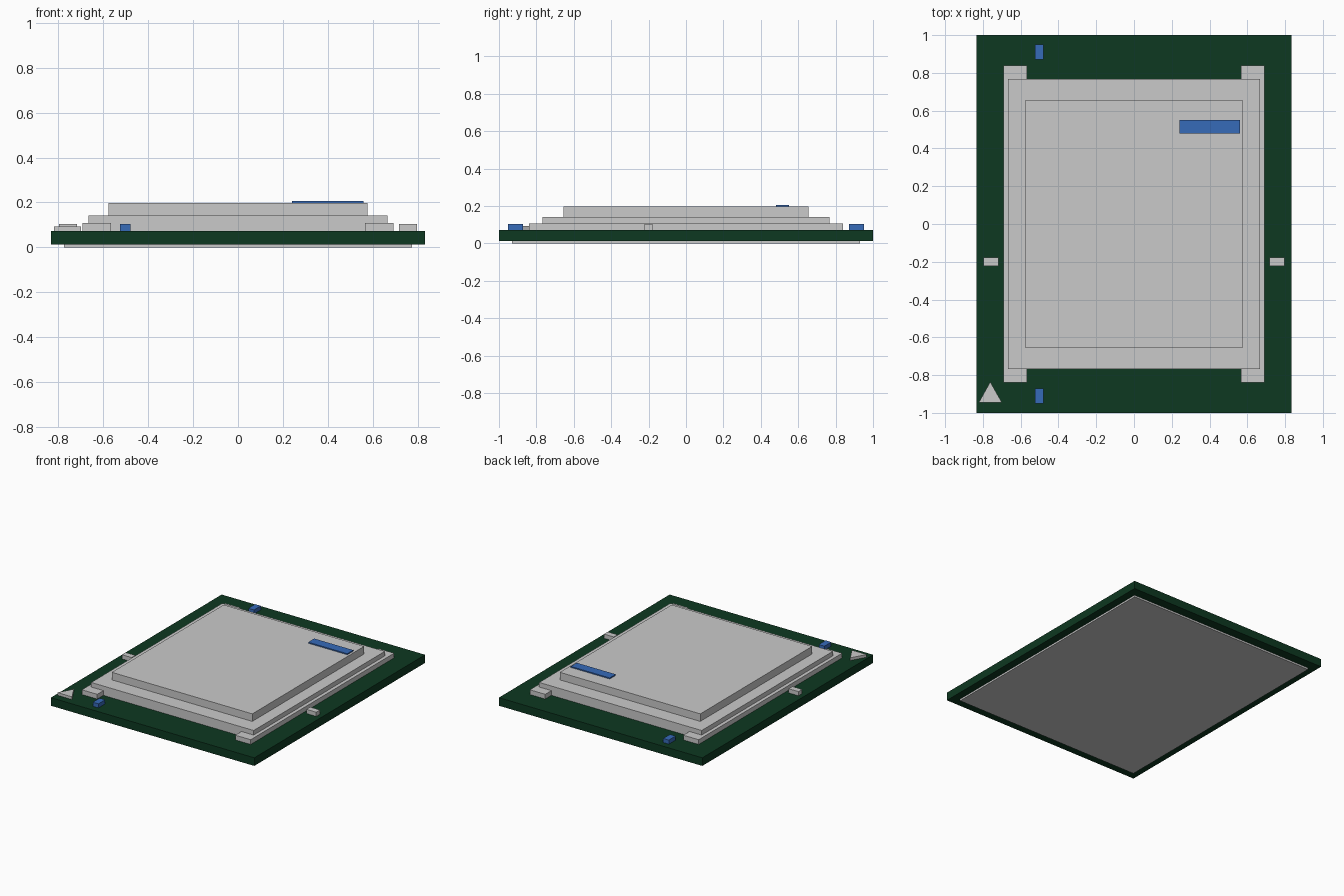
import bpy
import bmesh

cube = bpy.data.objects.get("Cube")
if cube:
    bpy.data.objects.remove(cube, do_unlink=True)


def material(name, rgb):
    mat = bpy.data.materials.new(name)
    mat.use_nodes = True
    mat.diffuse_color = (*rgb, 1)
    mat.node_tree.nodes["Principled BSDF"].inputs["Base Color"].default_value = (*rgb, 1)
    return mat


green = material("dark green", (0.004, 0.04, 0.015))
grey = material("light grey", (0.59, 0.59, 0.59))
blue = material("blue", (0.037, 0.145, 0.485))


def prism(name, outline, z0, z1, mat):
    """Extrude a flat outline from z0 up to z1."""
    bm = bmesh.new()
    face = bm.faces.new([bm.verts.new((x, y, z0)) for x, y in outline])
    top = bmesh.ops.extrude_face_region(bm, geom=[face])["geom"]
    verts = [v for v in top if isinstance(v, bmesh.types.BMVert)]
    bmesh.ops.translate(bm, verts=verts, vec=(0, 0, z1 - z0))
    bmesh.ops.recalc_face_normals(bm, faces=bm.faces)
    mesh = bpy.data.meshes.new(name)
    bm.to_mesh(mesh)
    bm.free()
    mesh.materials.append(mat)
    obj = bpy.data.objects.new(name, mesh)
    bpy.context.collection.objects.link(obj)
    return obj


def box(name, cx, cy, hx, hy, z0, z1, mat):
    outline = [(cx - hx, cy - hy), (cx + hx, cy - hy),
               (cx + hx, cy + hy), (cx - hx, cy + hy)]
    return prism(name, outline, z0, z1, mat)


BOARD_BOTTOM, BOARD_TOP, LID_TOP = 0.013, 0.073, 0.198

# Board and contact pad underneath
box("board", 0, 0, 0.834, 1.0, BOARD_BOTTOM, BOARD_TOP, green)
box("contact_pad", 0, 0, 0.775, 0.93, 0, BOARD_BOTTOM, grey)

# Stepped metal lid
box("lid_base", 0, 0, 0.666, 0.768, BOARD_TOP, 0.142, grey)
box("lid_top", 0, 0, 0.576, 0.655, 0.142, LID_TOP, grey)
box("lid_stripe", 0.4, 0.515, 0.16, 0.035, LID_TOP, 0.206, blue)

# Mirrored side rails and small tabs
for side, s in (("left", 1), ("right", -1)):
    box("rail_" + side, s * 0.629, 0, 0.063, 0.84, BOARD_TOP, 0.108, grey)
    box("tab_" + side, s * 0.757, -0.2, 0.04, 0.022, BOARD_TOP, 0.104, grey)

# Small blue blocks near the front and back edges
for end, s in (("back", 1), ("front", -1)):
    box("block_" + end, -0.502, s * 0.911, 0.023, 0.04, BOARD_TOP, 0.103, blue)

# Corner marker
prism("corner_triangle", [(-0.821, -0.944), (-0.7, -0.944), (-0.761, -0.836)],
      BOARD_TOP, 0.093, grey)
